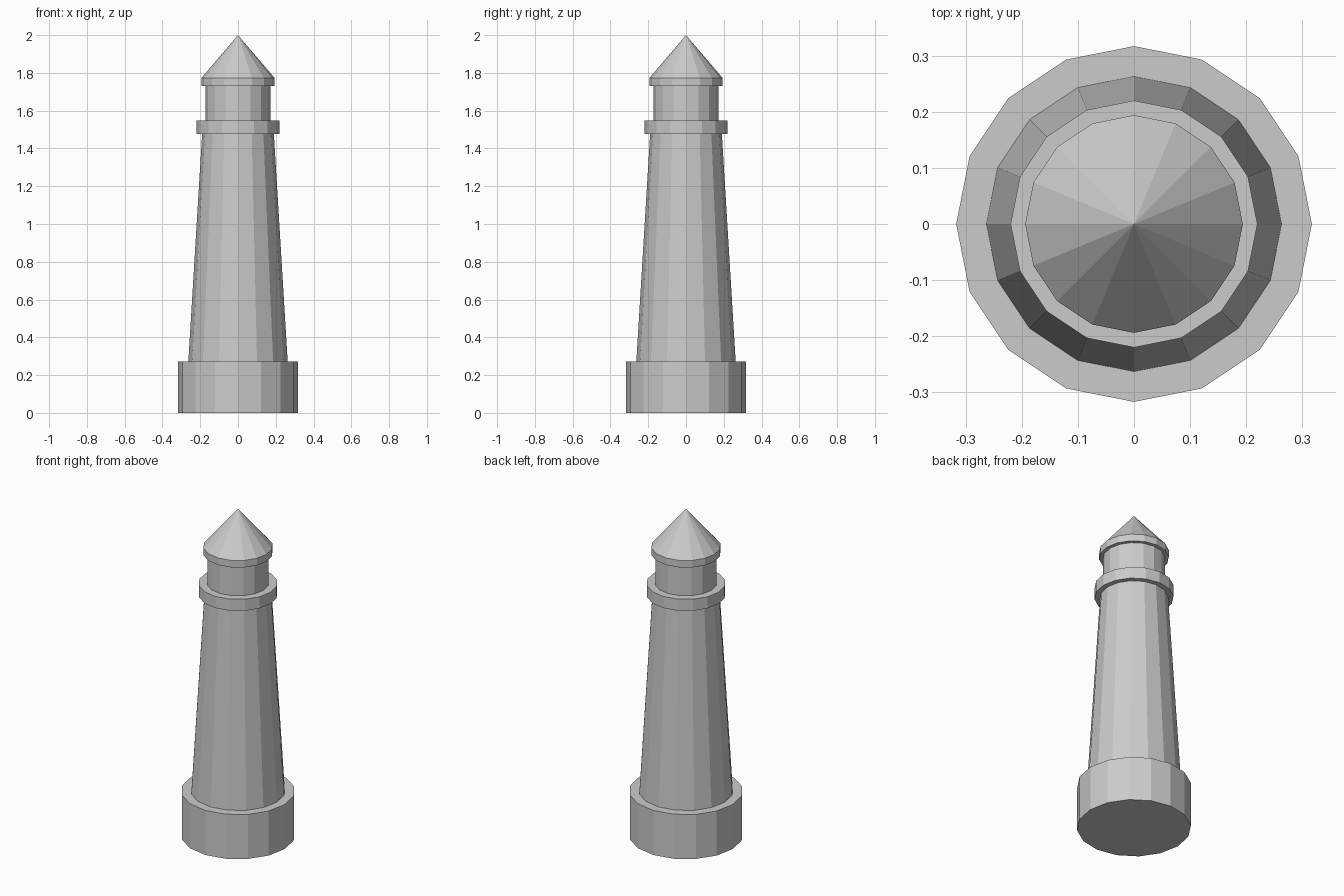
import bpy
import bmesh
from math import cos, sin, pi

if "Cube" in bpy.data.objects:
    bpy.data.objects.remove(bpy.data.objects["Cube"], do_unlink=True)

SIDES = 16

stone = bpy.data.materials.new("stone_grey")
stone.use_nodes = True
stone.diffuse_color = (0.6, 0.6, 0.6, 1)
stone.node_tree.nodes["Principled BSDF"].inputs["Base Color"].default_value = (0.6, 0.6, 0.6, 1)


def drum(name, z0, z1, r0, r1):
    """Sixteen-sided drum, or a cone when the top radius is zero."""
    bm = bmesh.new()

    def ring(r, z):
        return [bm.verts.new((r * cos(2 * pi * i / SIDES), r * sin(2 * pi * i / SIDES), z))
                for i in range(SIDES)]

    low = ring(r0, z0)
    bm.faces.new(low[::-1])
    if r1:
        high = ring(r1, z1)
        bm.faces.new(high)
    else:
        tip = bm.verts.new((0, 0, z1))
    for i in range(SIDES):
        j = (i + 1) % SIDES
        if r1:
            bm.faces.new((low[i], low[j], high[j], high[i]))
        else:
            bm.faces.new((low[i], low[j], tip))
    mesh = bpy.data.meshes.new(name)
    bm.to_mesh(mesh)
    bm.free()
    mesh.materials.append(stone)
    obj = bpy.data.objects.new(name, mesh)
    bpy.context.collection.objects.link(obj)
    return obj


# Stacked from the ground up
drum("base", 0, 0.273, 0.317, 0.317)
drum("tower", 0.273, 1.476, 0.263, 0.19)
drum("gallery", 1.476, 1.547, 0.22, 0.22)
drum("lantern_room", 1.547, 1.73, 0.173, 0.173)
drum("roof_rim", 1.73, 1.773, 0.194, 0.194)
drum("roof", 1.773, 2.0, 0.194, 0)
